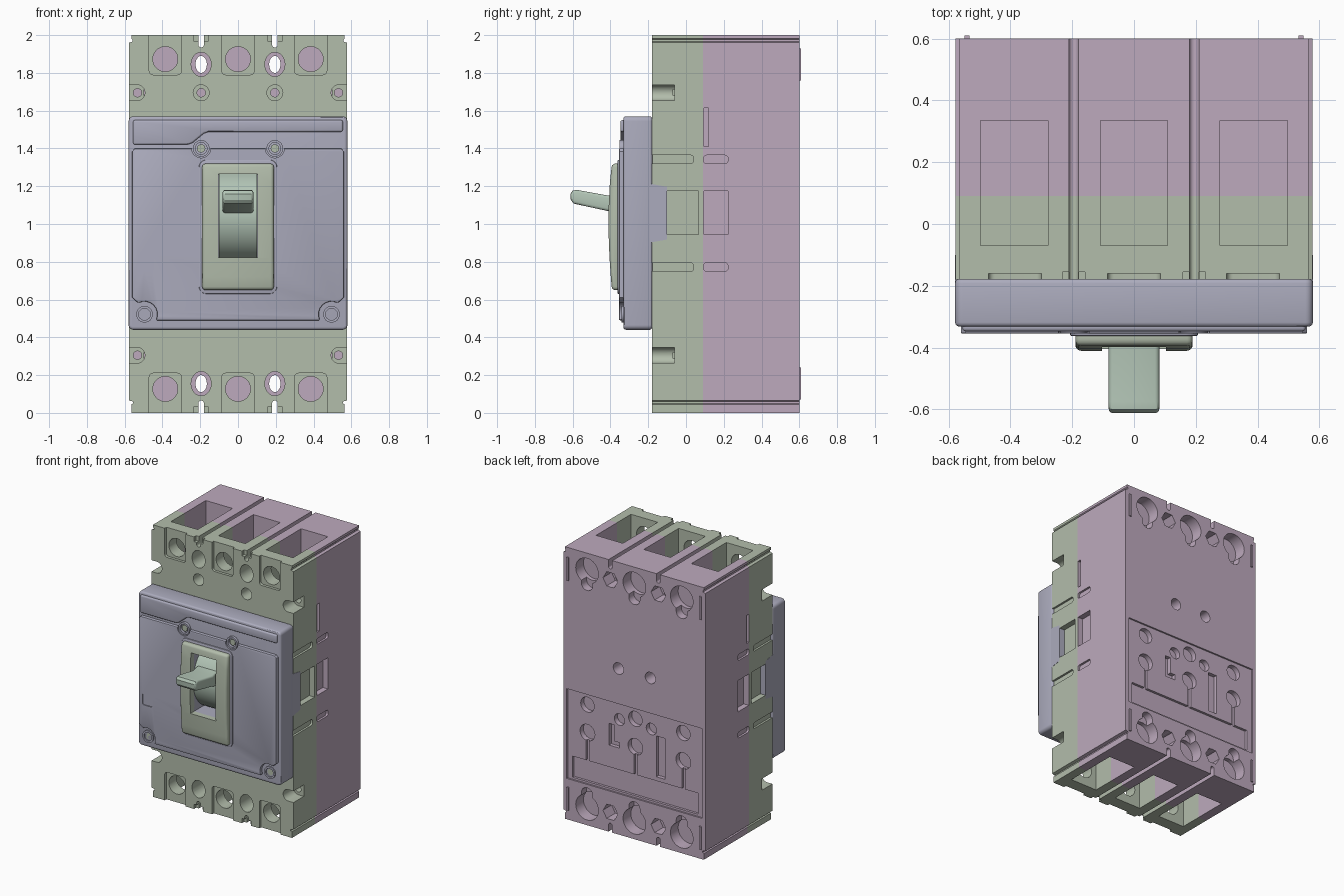
import bpy, bmesh, math
from mathutils import Vector

if "Cube" in bpy.data.objects:
    bpy.data.objects.remove(bpy.data.objects["Cube"])


def material(name, rgb):
    m = bpy.data.materials.new(name)
    m.diffuse_color = (*rgb, 1)
    m.use_nodes = True
    m.node_tree.nodes["Principled BSDF"].inputs["Base Color"].default_value = m.diffuse_color
    return m


PINK = material("rear_pink", (0.51, 0.40, 0.51))
GREEN = material("housing_green", (0.45, 0.51, 0.41))
LAV = material("cover_lavender", (0.41, 0.41, 0.51))
MINT = material("handle_mint", (0.45, 0.56, 0.47))


# ---- helpers: outlines, extruded prisms, bevel and cut ----
def rect(x0, x1, z0, z1):
    return [(x0, z0), (x1, z0), (x1, z1), (x0, z1)]


def oval(cx, cz, rx, rz=None, n=32):
    rz = rz or rx
    return [(cx + rx * math.cos(2 * math.pi * i / n), cz + rz * math.sin(2 * math.pi * i / n)) for i in range(n)]


def rrect(x0, x1, z0, z1, r, n=5):
    pts = []
    for k, (cx, cz) in enumerate([(x1 - r, z1 - r), (x0 + r, z1 - r), (x0 + r, z0 + r), (x1 - r, z0 + r)]):
        for i in range(n + 1):
            a = math.pi / 2 * (k + i / n)
            pts.append((cx + r * math.cos(a), cz + r * math.sin(a)))
    return pts


def prism(name, pts, a, b, mat=None, axis="y"):
    place = {"y": lambda p, t: (p[0], t, p[1]),
             "x": lambda p, t: (t, p[0], p[1]),
             "z": lambda p, t: (p[0], p[1], t)}[axis]
    bm = bmesh.new()
    face = bm.faces.new([bm.verts.new(place(p, a)) for p in pts])
    ext = bmesh.ops.extrude_face_region(bm, geom=[face])
    shift = Vector(place((0, 0), b)) - Vector(place((0, 0), a))
    bmesh.ops.translate(bm, vec=shift, verts=[v for v in ext["geom"] if isinstance(v, bmesh.types.BMVert)])
    bmesh.ops.recalc_face_normals(bm, faces=bm.faces)
    me = bpy.data.meshes.new(name)
    bm.to_mesh(me)
    bm.free()
    ob = bpy.data.objects.new(name, me)
    bpy.context.collection.objects.link(ob)
    if mat:
        me.materials.append(mat)
    return ob


def apply(ob, mod):
    bpy.context.view_layer.objects.active = ob
    bpy.ops.object.modifier_apply(modifier=mod.name)


def bevel(ob, width, segments=3, angle=50):
    m = ob.modifiers.new("bevel", "BEVEL")
    m.width, m.segments, m.angle_limit = width, segments, math.radians(angle)
    apply(ob, m)
    return ob


def cut(obs, pts, a, b, axis="y"):
    cutter = prism("cutter", pts, a, b, None, axis)
    for ob in obs:
        m = ob.modifiers.new("cut", "BOOLEAN")
        m.operation, m.solver, m.object = "DIFFERENCE", "EXACT", cutter
        apply(ob, m)
    bpy.data.objects.remove(cutter)


# ---- two-part body with stepped ends ----
half = [(0.565, 0), (0.565, 0.045), (0.555, 0.05), (0.555, 0.06), (0.577, 0.066),
        (0.577, 1.96), (0.558, 1.966), (0.558, 1.976), (0.565, 1.982), (0.565, 2)]
outline = half + [(-x, z) for x, z in reversed(half)]
front = prism("front_housing", outline, -0.18, 0.09, GREEN)
rear = prism("rear_base", outline, 0.09, 0.60, PINK)
both = [front, rear]


def flip(top, pts):
    return pts if top else [(x, 2 - z) for x, z in pts]


for top in (True, False):
    # terminal pockets, screw access holes and rear sockets
    for cx in (-0.385, 0, 0.385):
        sx = cx * 1.007
        pocket = rect(sx - 0.109, sx + 0.109, -0.07, 0.335)
        cut(both, pocket, 1.68 if top else -0.1, 2.1 if top else 0.32, "z")
        cut([front], flip(top, oval(cx, 1.873, 0.066)), -0.3, 0)
        cut([front], flip(top, rrect(cx - 0.085, cx + 0.085, 1.79, 2.1, 0.02)), -0.3, -0.16)
        cut([rear], flip(top, oval(cx, 1.87, 0.092)), 0.51, 0.7)
        cut([rear], flip(top, rrect(cx - 0.045, cx + 0.045, 1.725, 1.85, 0.044)), 0.54, 0.7)
    for cx in (-0.195, 0.195):
        # mounting holes, slots between the phases, hexagonal rear pockets
        cut(both, flip(top, oval(cx, 1.845, 0.03, 0.045)), -0.3, 0.7)
        cut(both, flip(top, oval(cx, 1.845, 0.053, 0.064)), -0.3, 0.13)
        cut(both, flip(top, rrect(cx - 0.015, cx + 0.015, 1.935, 2.1, 0.0145)), -0.3, 0.7)
        cut([front], flip(top, rect(cx - 0.037, cx + 0.037, 1.965, 2.1)), -0.3, -0.155)
        cut([rear], flip(top, oval(cx, 1.855, 0.06, n=6)), 0.50, 0.7)
        if top:
            cut([front], oval(cx, 1.695, 0.042), -0.3, -0.06)
            cut(both, oval(cx, 1.695, 0.022), -0.3, 0.13)
    for s in (-1, 1):
        # corner screw notches open to the sides
        notch = oval(0.535, 1.695, 0.042)
        notch = [(0.7, 1.737)] + notch[8:25] + [(0.7, 1.653)]
        cut([front], flip(top, [(s * x, z) for x, z in notch]), -0.3, -0.06)
        cut(both, flip(top, oval(s * 0.532, 1.695, 0.022, n=20)), -0.3, 0.13)
        # thin ribs on the rear face
        prism(("upper" if top else "lower") + "_rear_rib", flip(top, rect(s * 0.54 - 0.008, s * 0.54 + 0.008, 1.76, 1.93)),
              0.595, 0.609, PINK)

# ---- side recesses ----
for s in (-1, 1):
    a, b = s * 0.562, s * 0.7
    for z in (1.342, 0.772):
        cut([front], rrect(-0.3, 0.04, z - 0.022, z + 0.022, 0.015), a, b, "x")
        cut([rear], rrect(0.093, 0.222, z - 0.022, z + 0.022, 0.015), a, b, "x")
    cut([front], rect(-0.15, 0.065, 0.945, 1.175), s * 0.535, b, "x")
    cut([rear], rect(0.094, 0.222, 0.945, 1.175), s * 0.535, b, "x")
    cut([rear], rect(0.094, 0.12, 1.41, 1.615), s * 0.55, b, "x")

# ---- rear face: shallow panel, groove strip, keyholes ----
cut([rear], rect(-0.55, 0.55, 0.30, 0.96), 0.588, 0.7)
cut([rear], rect(-0.51, 0.51, 0.315, 0.47), 0.57, 0.7)
for x in (-0.39, 0, 0.39):
    cut([rear], oval(x, 0.88, 0.055), 0.55, 0.7)
    cut([rear], oval(x, 0.675, 0.06), 0.55, 0.7)
    cut([rear], rect(x - 0.012, x + 0.012, 0.46, 0.65), 0.57, 0.7)
for x in (-0.13, 0.13):
    cut([rear], oval(x, 0.84, 0.042), 0.55, 0.7)
    cut([rear], oval(x, 1.22, 0.042), 0.45, 0.7)
cut([rear], rect(0.17, 0.215, 0.63, 0.79), 0.56, 0.7)
cut([rear], rect(0.13, 0.19, 0.63, 0.67), 0.56, 0.7)
cut([rear], rect(-0.24, -0.17, 0.50, 0.80), 0.56, 0.7)

# ---- front cover with side tabs ----
cover = bevel(prism("front_cover", rrect(-0.579, 0.579, 0.44, 1.57, 0.025), -0.332, -0.178, LAV), 0.014)
for s in (-1, 1):
    tab = [(-0.20, 0.90), (-0.10, 0.918), (-0.10, 1.197), (-0.20, 1.215)]
    prism("cover_side_tab", tab, s * 0.53, s * 0.5785, LAV, "x")

# raised panel, its lower corners scooped around the screws
scoop = [(0.495 + 0.068 * math.cos(t), 0.522 + 0.068 * math.sin(t))
         for t in [math.radians(205 - 18 * i) for i in range(9)]]
side = [(0.427, 0.49)] + scoop + [(0.56, 0.61), (0.56, 1.385), (0.545, 1.40)]
panel = prism("cover_panel", side + [(-x, z) for x, z in reversed(side)], -0.355, -0.32, LAV)
bevel(panel, 0.006, 2)
for x in (-0.195, 0.195):
    cut([panel], oval(x, 1.40, 0.05), -0.5, -0.25)

# stepped raised strip across the top of the cover
strip = [(-0.555, 1.42), (-0.27, 1.42), (-0.24, 1.43), (-0.18, 1.48), (-0.155, 1.488),
         (0.555, 1.488), (0.555, 1.55), (-0.555, 1.55)]
bevel(prism("cover_top_strip", strip, -0.347, -0.32, LAV), 0.01, 3, 60)

# cover screws in ringed bosses
for x, z, y in ((-0.195, 1.40, -0.352), (0.195, 1.40, -0.352), (-0.495, 0.522, -0.342), (0.495, 0.522, -0.342)):
    boss = prism("screw_boss", oval(x, z, 0.044), y, -0.30, LAV)
    cut([boss], oval(x, z, 0.031), -0.5, y + 0.022)
    prism("cover_screw", oval(x, z, 0.022, n=24), y + 0.01, -0.30, GREEN)

# small square test window
cut([panel], rrect(-0.53, -0.443, 0.755, 0.84, 0.015), -0.5, -0.348)

# ---- handle surround with bowed front ----
frame = bevel(prism("surround_frame", rrect(-0.207, 0.207, 0.63, 1.34, 0.04), -0.362, -0.33, LAV), 0.005, 2)
bow = [(-0.34, 0.65), (-0.392, 0.65), (-0.398, 0.72), (-0.405, 0.82), (-0.41, 0.95),
       (-0.41, 1.08), (-0.403, 1.22), (-0.392, 1.32), (-0.34, 1.32)]
surround = bevel(prism("handle_surround", bow, -0.19, 0.19, GREEN, "x"), 0.018, 3, 60)
cut([cover, panel, frame, surround], rect(-0.103, 0.103, 0.822, 1.265), -0.6, -0.22)

# ---- toggle handle and its curved slide ----
arc = [(-0.13 - 0.25 * math.cos(math.radians(t)), 1.043 + 0.25 * math.sin(math.radians(t))) for t in range(-64, 65, 8)]
prism("handle_slide", arc, -0.1, 0.1, MINT, "x")
lever = [(-0.35, 1.05), (-0.41, 1.068), (-0.595, 1.108), (-0.61, 1.128), (-0.612, 1.16),
         (-0.60, 1.178), (-0.575, 1.180), (-0.41, 1.15), (-0.35, 1.165)]
bevel(prism("toggle_handle", lever, -0.082, 0.082, MINT, "x"), 0.014, 3, 60)

# ---- shading ----
bpy.ops.object.select_all(action="SELECT")
bpy.ops.object.shade_smooth_by_angle(angle=math.radians(30))
